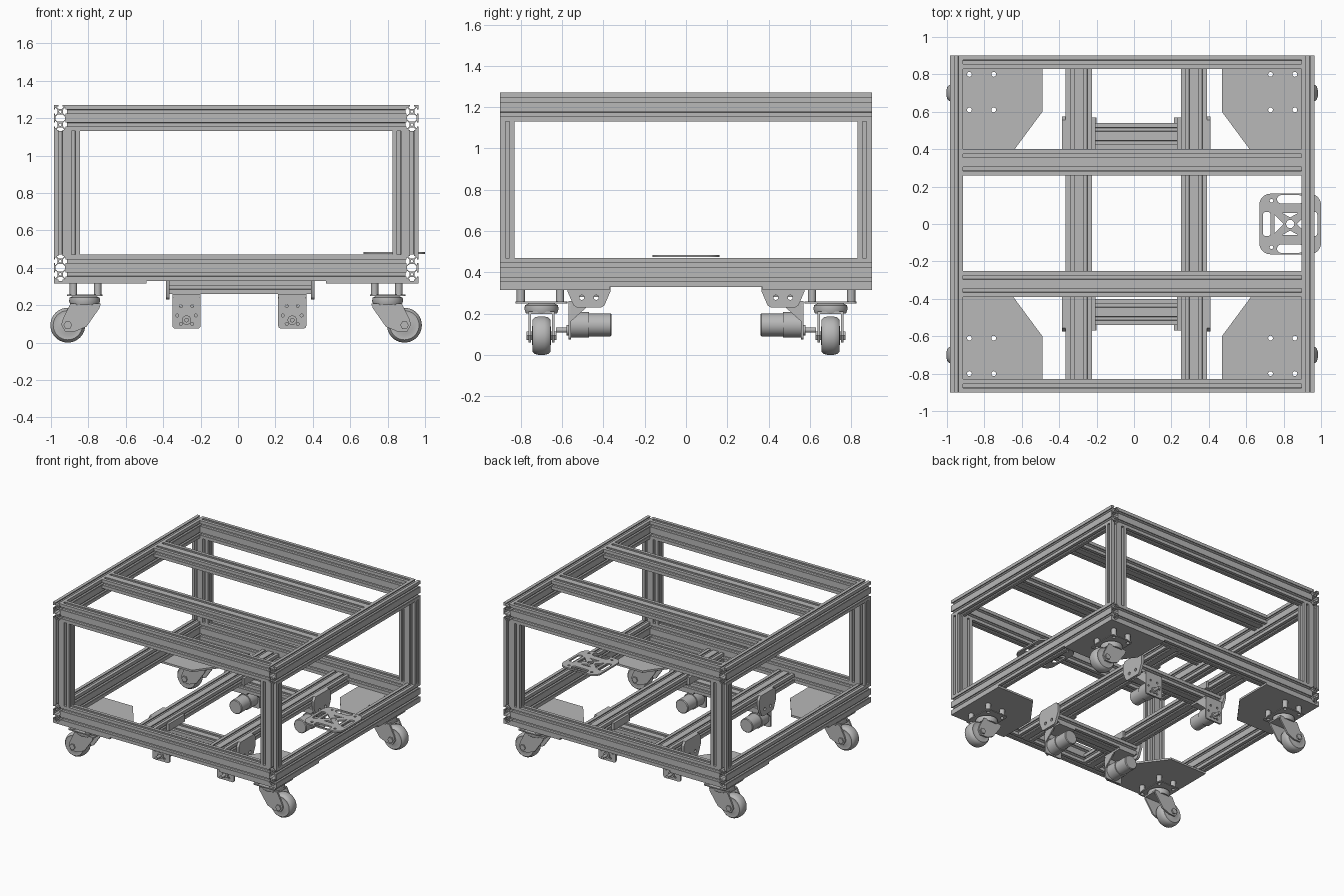
import bpy, bmesh, math

if "Cube" in bpy.data.objects:
    bpy.data.objects.remove(bpy.data.objects["Cube"])

GREY = (0.48, 0.48, 0.48, 1)
metal = bpy.data.materials.new("brushed_grey")
metal.use_nodes = True
metal.diffuse_color = GREY
metal.node_tree.nodes["Principled BSDF"].inputs["Base Color"].default_value = GREY

M = 0.07     # extrusion module
CX = -0.01   # middle of the frame in x
# Where an outline's u, v and depth go for each extrusion axis
AXES = {"x": (1, 2, 0), "y": (0, 2, 1), "z": (0, 1, 2)}


def add_mesh(name, bm):
    """Turn a bmesh into a finished object."""
    bmesh.ops.remove_doubles(bm, verts=bm.verts, dist=1e-5)
    bmesh.ops.recalc_face_normals(bm, faces=bm.faces)
    mesh = bpy.data.meshes.new(name)
    bm.to_mesh(mesh)
    bm.free()
    mesh.materials.append(metal)
    mesh.shade_smooth()
    mesh.set_sharp_from_angle(angle=math.radians(32))
    bpy.context.collection.objects.link(bpy.data.objects.new(name, mesh))


def prism(name, loops, axes, lo, hi):
    """Extrude an outline with holes from lo to hi."""
    curve = bpy.data.curves.new(name + "_profile", "CURVE")
    curve.dimensions, curve.fill_mode = "2D", "BOTH"
    curve.extrude = (hi - lo) / 2
    for loop in loops:
        spline = curve.splines.new("POLY")
        spline.points.add(len(loop) - 1)
        spline.use_cyclic_u = True
        for p, (u, v) in zip(spline.points, loop):
            p.co = (u, v, 0, 1)
    temp = bpy.data.objects.new(name + "_profile", curve)
    bpy.context.collection.objects.link(temp)
    deps = bpy.context.evaluated_depsgraph_get()
    mesh = bpy.data.meshes.new_from_object(temp.evaluated_get(deps))
    bpy.data.objects.remove(temp)
    bm = bmesh.new()
    bm.from_mesh(mesh)
    bpy.data.meshes.remove(mesh)
    bpy.data.curves.remove(curve)
    for vert in bm.verts:
        old = vert.co.copy()
        old.z += (lo + hi) / 2
        for i, a in enumerate(axes):
            vert.co[a] = old[i]
    add_mesh(name, bm)


def circle(u, v, r, n=24):
    return [(u + r * math.cos(2 * math.pi * i / n), v + r * math.sin(2 * math.pi * i / n)) for i in range(n)]


def rounded(u0, v0, u1, v1, r, n=6):
    pts = []
    for k, (u, v) in enumerate([(u1 - r, v1 - r), (u0 + r, v1 - r), (u0 + r, v0 + r), (u1 - r, v0 + r)]):
        for i in range(n + 1):
            a = math.pi / 2 * (k + i / n)
            pts.append((u + r * math.cos(a), v + r * math.sin(a)))
    return pts


def rect(u0, v0, u1, v1):
    return [(u0, v0), (u1, v0), (u1, v1), (u0, v1)]


def lathe(name, profile, axis, center, n=32):
    """Spin (radius, depth) points about an axis through center."""
    bm = bmesh.new()
    rings = []
    for r, d in profile:
        ring = []
        for u, v in circle(0, 0, r, n):
            co = list(center)
            for a, off in zip(AXES[axis], (u, v, d)):
                co[a] += off
            ring.append(bm.verts.new(co))
        rings.append(ring)
    for a, b in zip(rings, rings[1:]):
        for i in range(n):
            bm.faces.new((a[i], a[(i + 1) % n], b[(i + 1) % n], b[i]))
    bm.faces.new(rings[0])
    bm.faces.new(rings[-1])
    add_mesh(name, bm)


# Slotted double extrusion profile, in modules
HALF_SLOT = [(-.15, 0), (-.15, .1), (-.27, .1), (-.27, .16), (-.13, .3)]
SLOT = HALF_SLOT + [(-s, d) for s, d in reversed(HALF_SLOT)]


def extrusion_loops(cu, cv):
    outline = []
    sides = [((-.5, -1), (1, 0), [.5]), ((.5, -1), (0, 1), [.5, 1.5]),
             ((.5, 1), (-1, 0), [.5]), ((-.5, 1), (0, -1), [.5, 1.5])]
    for (u, v), (du, dv), slots in sides:
        outline.append((u, v))
        for s0 in slots:
            outline += [(u + du * (s0 + s) - dv * d, v + dv * (s0 + s) + du * d) for s, d in SLOT]
    cavity = [(.36, -.12), (.36, .12), (.2, .27), (-.2, .27), (-.36, .12), (-.36, -.12), (-.2, -.27), (.2, -.27)]
    loops = [outline, cavity, circle(0, .5, .1, 10), circle(0, -.5, .1, 10)]
    return [[(cu + u * M, cv + v * M) for u, v in loop] for loop in loops]


def rail(name, lo, hi):
    """Fit an extrusion to a box: shortest, middle and longest side."""
    u, v, w = sorted(range(3), key=lambda i: hi[i] - lo[i])
    loops = extrusion_loops((lo[u] + hi[u]) / 2, (lo[v] + hi[v]) / 2)
    prism(name, loops, (u, v, w), lo[w], hi[w])


# Upper and lower frames
X0, X1, Y = -0.985, 0.965, 0.9
for level, z in (("lower", 0.33), ("upper", 1.13)):
    rail(level + "_right_rail", (X0, -Y, z), (X0 + M, Y, z + 2 * M))
    rail(level + "_left_rail", (X1 - M, -Y, z), (X1, Y, z + 2 * M))
    rail(level + "_front_rail", (X0 + M, -Y, z), (X1 - M, M - Y, z + 2 * M))
    rail(level + "_back_rail", (X0 + M, Y - M, z), (X1 - M, Y, z + 2 * M))

# Corner posts
for side, x in (("right", X0), ("left", X1 - 2 * M)):
    for end, y in (("front", -Y), ("back", Y - M)):
        rail(f"{end}_{side}_post", (x, y, 0.47), (x + 2 * M, y + M, 1.13))

# Upper cross bars and lower lengthwise bars
for end, y in (("front", -0.32), ("back", 0.33)):
    rail(end + "_cross_bar", (X0 + M, y - M, 1.20), (X1 - M, y + M, 1.27))
for side, x in (("right", -0.295), ("left", 0.32)):
    rail(side + "_floor_bar", (x - M, M - Y, 0.33), (x + M, Y - M, 0.40))


def caster(tag, sx, sy):
    """Corner plate, stand-offs, swivel and wheel; sx, sy point outwards."""
    def X(d):
        return CX + sx * d
    yc = sy * 0.70
    bolts = [(X(bx), sy * by) for bx in (0.87, 0.74) for by in (0.61, 0.80)]
    holes = [circle(u, v, 0.013, 12) for u, v in bolts]
    shape = [(0.975, 0.9), (0.48, 0.9), (0.48, 0.6), (0.65, 0.37), (0.975, 0.37)]
    prism(tag + "_corner_plate", [[(X(a), sy * b) for a, b in shape]] + holes, AXES["z"], 0.315, 0.33)
    for u, v in bolts:
        prism(tag + "_standoff", [circle(u, v, 0.02, 16), circle(u, v, 0.013, 12)], AXES["z"], 0.258, 0.315)
    u0, u1 = sorted((X(0.905), X(0.715)))
    prism(tag + "_caster_plate", [rounded(u0, yc - 0.125, u1, yc + 0.125, 0.02)] + holes, AXES["z"], 0.25, 0.258)
    lathe(tag + "_swivel", [(0.06, 0.25), (0.08, 0.24), (0.083, 0.222), (0.075, 0.2)], "z", (X(0.81), yc, 0))
    # Fork cheeks and bridge
    cheek = [(0.885, 0.21), (0.725, 0.21), (0.73, 0.185), (0.80, 0.085), (0.86, 0.06), (0.915, 0.06), (0.935, 0.095), (0.925, 0.13)]
    for k in (-1, 1):
        y = yc + k * 0.056
        prism(tag + "_fork_cheek", [[(X(a), z) for a, z in cheek]], AXES["y"], y - 0.006, y + 0.006)
    u0, u1 = sorted((X(0.885), X(0.725)))
    prism(tag + "_fork_bridge", [rect(u0, yc - 0.06, u1, yc + 0.06)], AXES["z"], 0.197, 0.21)
    # Wheel and axle bolt
    hub = (X(0.90), yc, 0.093)
    half = [(0.045, 0.045), (0.06, 0.04), (0.078, 0.043), (0.088, 0.033), (0.093, 0.015)]
    lathe(tag + "_wheel", half + [(r, -d) for r, d in reversed(half)], "y", hub, 40)
    prism(tag + "_axle", [circle(hub[0], hub[2], 0.023, 6)], AXES["y"], yc - 0.072, yc + 0.072)


def motor(tag, x, sy):
    """Angle bracket with a geared motor; sy points to the shaft end."""
    def span(a, b):
        return sorted((sy * a, sy * b))
    spots = [(0.05, 0.145), (0.03, 0.10), (0.03, 0.195)]
    holes = [circle(x + k * a, z, 0.008, 10) for k in (-1, 1) for a, z in spots]
    prism(tag + "_face_plate", [rounded(x - 0.075, 0.075, x + 0.075, 0.25, 0.015)] + holes, AXES["y"], *span(0.557, 0.57))
    y0, y1 = span(0.40, 0.57)
    prism(tag + "_top_flange", [rect(x - 0.075, y0, x + 0.075, y1)], AXES["z"], 0.245, 0.26)
    gusset = [(sy * 0.56, 0.25), (sy * 0.46, 0.25), (sy * 0.56, 0.16)]
    for k in (-1, 1):
        prism(tag + "_gusset", [gusset], AXES["x"], x + k * 0.07 - 0.005, x + k * 0.07 + 0.005)
    lathe(tag + "_gearbox", [(0.062, sy * 0.557), (0.062, sy * 0.47)], "y", (x, 0, 0.145))
    lathe(tag + "_motor", [(0.055, sy * 0.47), (0.055, sy * 0.365), (0.05, sy * 0.36)], "y", (x, 0, 0.145))
    lathe(tag + "_shaft", [(0.025, sy * 0.557), (0.025, sy * 0.58), (0.012, sy * 0.58), (0.012, sy * 0.63)], "y", (x, 0, 0.12), 16)


for end, sy in (("front", -1), ("back", 1)):
    yc = sy * 0.47
    # Motor carrier hung below the floor bars
    rail(end + "_motor_carrier", (-0.365, yc - M, 0.26), (0.39, yc + M, 0.33))
    half = [(0.06, 0.23), (0.075, 0.24), (0.105, 0.31), (0.105, 0.37), (0.085, 0.40)]
    shape = [(yc + a, z) for a, z in half] + [(yc - a, z) for a, z in reversed(half)]
    bolts = [circle(yc + k, 0.278, 0.012, 14) for k in (-0.035, 0.035)]
    for side, outer, inner in (("right", -0.385, -0.225), ("left", 0.39, 0.23)):
        prism(f"{end}_{side}_hanger_plate", [shape] + bolts, AXES["x"], outer, outer + 0.02)
        prism(f"{end}_{side}_inner_clip", [rect(yc - 0.1, 0.33, yc + 0.1, 0.385)], AXES["x"], inner, inner + 0.02)
    for side, sx, mx in (("right", -1, -0.275), ("left", 1, 0.29)):
        caster(f"{end}_{side}", sx, sy)
        motor(f"{end}_{side}", mx, sy)

# Slotted mounting plate on the left rail
px = 0.835
cuts = [circle(px, 0, 0.022, 20)]
for k in (-1, 1):
    cuts.append(rounded(px - 0.07, k * 0.132 - 0.022, px + 0.07, k * 0.132 + 0.022, 0.021))
    cuts.append(rounded(px + k * 0.125 - 0.02, -0.065, px + k * 0.125 + 0.02, 0.065, 0.015))
    cuts.append([(px + k * 0.085, -0.05), (px + k * 0.085, 0.05), (px + k * 0.035, 0)])
    cuts.append([(px - 0.045, k * 0.06), (px + 0.045, k * 0.06), (px, k * 0.035)])
    cuts += [circle(px + k * 0.1, j * 0.125, 0.01, 12) for j in (-1, 1)]
prism("mounting_plate", [rounded(px - 0.165, -0.162, px + 0.165, 0.162, 0.06)] + cuts, AXES["z"], 0.473, 0.485)
